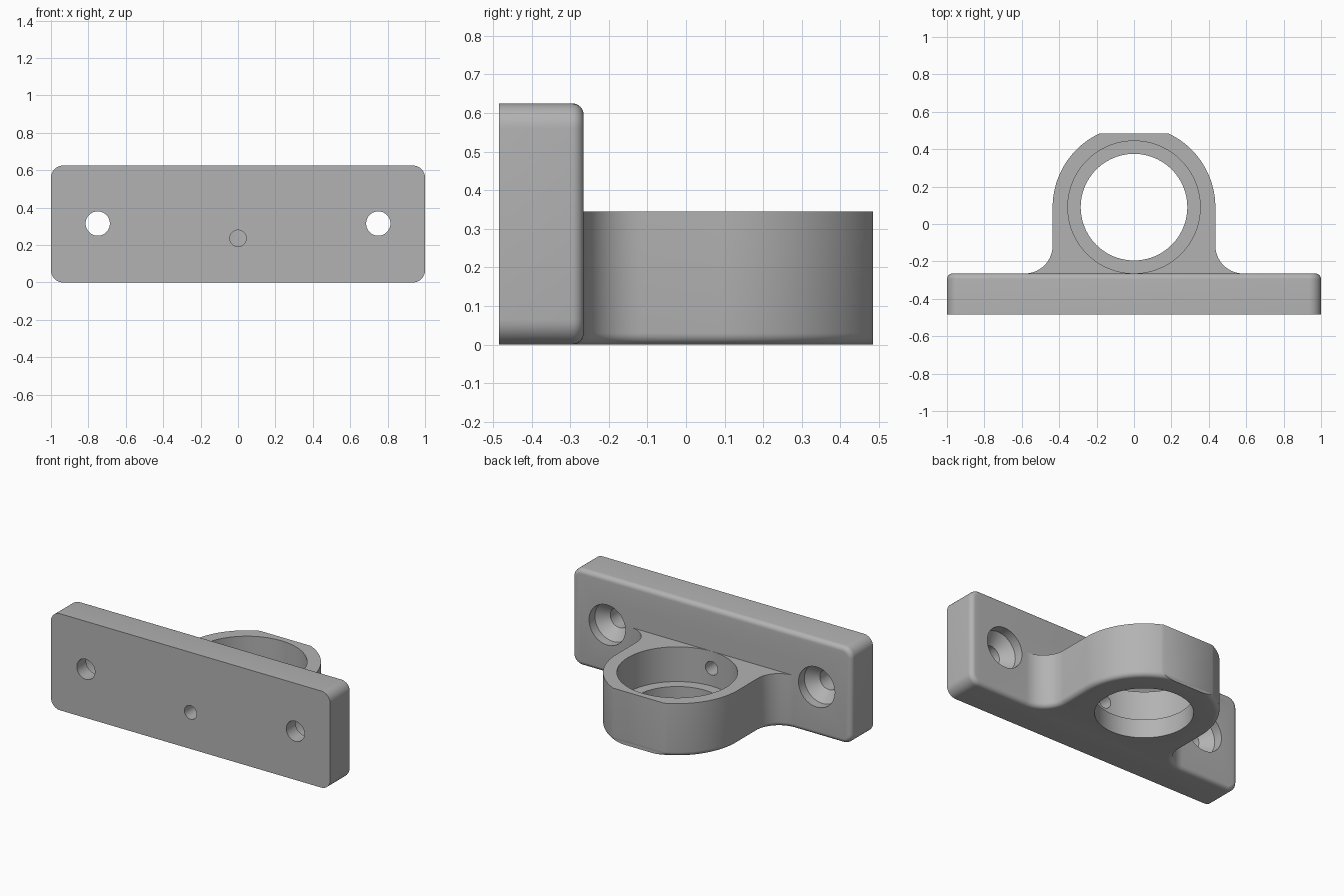
import bpy, bmesh
from math import sin, cos, asin, pi, radians

if "Cube" in bpy.data.objects:
    bpy.data.objects.remove(bpy.data.objects["Cube"], do_unlink=True)

grey = bpy.data.materials.new("plain grey")
grey.use_nodes = True
grey.diffuse_color = (0.45, 0.45, 0.45, 1)
grey.node_tree.nodes["Principled BSDF"].inputs["Base Color"].default_value = grey.diffuse_color

FRONT, BACK, EDGE = -0.485, -0.265, 0.03   # plate faces and edge rounding
BORE_Y = 0.09                              # ring centre


def loft(name, layers):
    """Closed solid through equal-length loops of points."""
    bm = bmesh.new()
    loops = [[bm.verts.new(p) for p in layer] for layer in layers]
    n = len(loops[0])
    for a, b in zip(loops, loops[1:]):
        for i in range(n):
            j = (i + 1) % n
            bm.faces.new((a[i], a[j], b[j], b[i]))
    bm.faces.new(loops[0])
    bm.faces.new(loops[-1])
    bmesh.ops.recalc_face_normals(bm, faces=bm.faces)
    mesh = bpy.data.meshes.new(name)
    bm.to_mesh(mesh)
    bm.free()
    mesh.materials.append(grey)
    ob = bpy.data.objects.new(name, mesh)
    bpy.context.collection.objects.link(ob)
    return ob


def arc(cx, cy, r, start, end, steps):
    return [(cx + r * cos(start + (end - start) * k / steps),
             cy + r * sin(start + (end - start) * k / steps)) for k in range(steps + 1)]


def rounding(steps=6):
    """(inset, distance from the face) pairs of a quarter-round edge."""
    return [(EDGE * (1 - sin(a)), EDGE * (1 - cos(a)))
            for a in (pi / 2 * k / steps for k in range(steps + 1))]


def lathe(name, profile, place, steps=64):
    return loft(name, [[place(u, v, d) for u, v in arc(0, 0, r, 0, 2 * pi * (1 - 1 / steps), steps - 1)]
                       for r, d in profile])


def boolean(target, tool, operation):
    mod = target.modifiers.new("boolean", 'BOOLEAN')
    mod.operation, mod.object, mod.solver = operation, tool, 'EXACT'
    bpy.context.view_layer.objects.active = target
    bpy.ops.object.modifier_apply(modifier=mod.name)
    bpy.data.objects.remove(tool, do_unlink=True)


def plate_outline(inset):
    pts = []
    for q, (sx, sz) in enumerate([(1, 1), (-1, 1), (-1, -1), (1, -1)]):
        pts += arc(sx * 0.935, 0.3125 + sz * 0.2475, 0.065 - inset, q * pi / 2, (q + 1) * pi / 2, 8)
    return pts


def ring_outline(inset):
    r, flat = 0.435 - inset, 0.395
    half = [(0.585, -0.4)]
    half += arc(0.585, -0.115, 0.15 + inset, 1.5 * pi, pi, 14)
    half += arc(0, BORE_Y, r, 0, asin(flat / r), 28)
    return half + [(-x, y) for x, y in reversed(half)]


# Wall plate: square front edge, rounded back edge
layers = [(0, FRONT)] + [(i, BACK - d) for i, d in reversed(rounding())]
bracket = loft("mounting_bracket", [[(x, y, z) for x, z in plate_outline(i)] for i, y in layers])

# Ring body: rounded bottom edge, concave flares into the plate
layers = rounding() + [(0, 0.345)]
ring = loft("ring_body", [[(x, y, z) for x, y in ring_outline(i)] for i, z in layers])
boolean(bracket, ring, 'UNION')

# Stepped bore
bore = lathe("bore_cutter", [(0.285, -0.1), (0.285, 0.12), (0.354, 0.12), (0.354, 0.5)],
             lambda u, v, d: (u, BORE_Y + v, d), 96)
boolean(bracket, bore, 'DIFFERENCE')

# Countersunk screw holes
for side in (-1, 1):
    screw = lathe("screw_cutter", [(0.065, -0.6), (0.065, -0.39), (0.13, -0.325), (0.13, -0.2)],
                  lambda u, v, d: (side * 0.75 + u, d, 0.315 + v), 48)
    boolean(bracket, screw, 'DIFFERENCE')

# Small hole from the front into the bore
pin = lathe("pin_cutter", [(0.044, -0.6), (0.044, 0)], lambda u, v, d: (u, d, 0.236 + v), 32)
boolean(bracket, pin, 'DIFFERENCE')

bpy.ops.object.select_all(action='DESELECT')
bracket.select_set(True)
bpy.context.view_layer.objects.active = bracket
bpy.ops.object.shade_smooth_by_angle(angle=radians(30))
